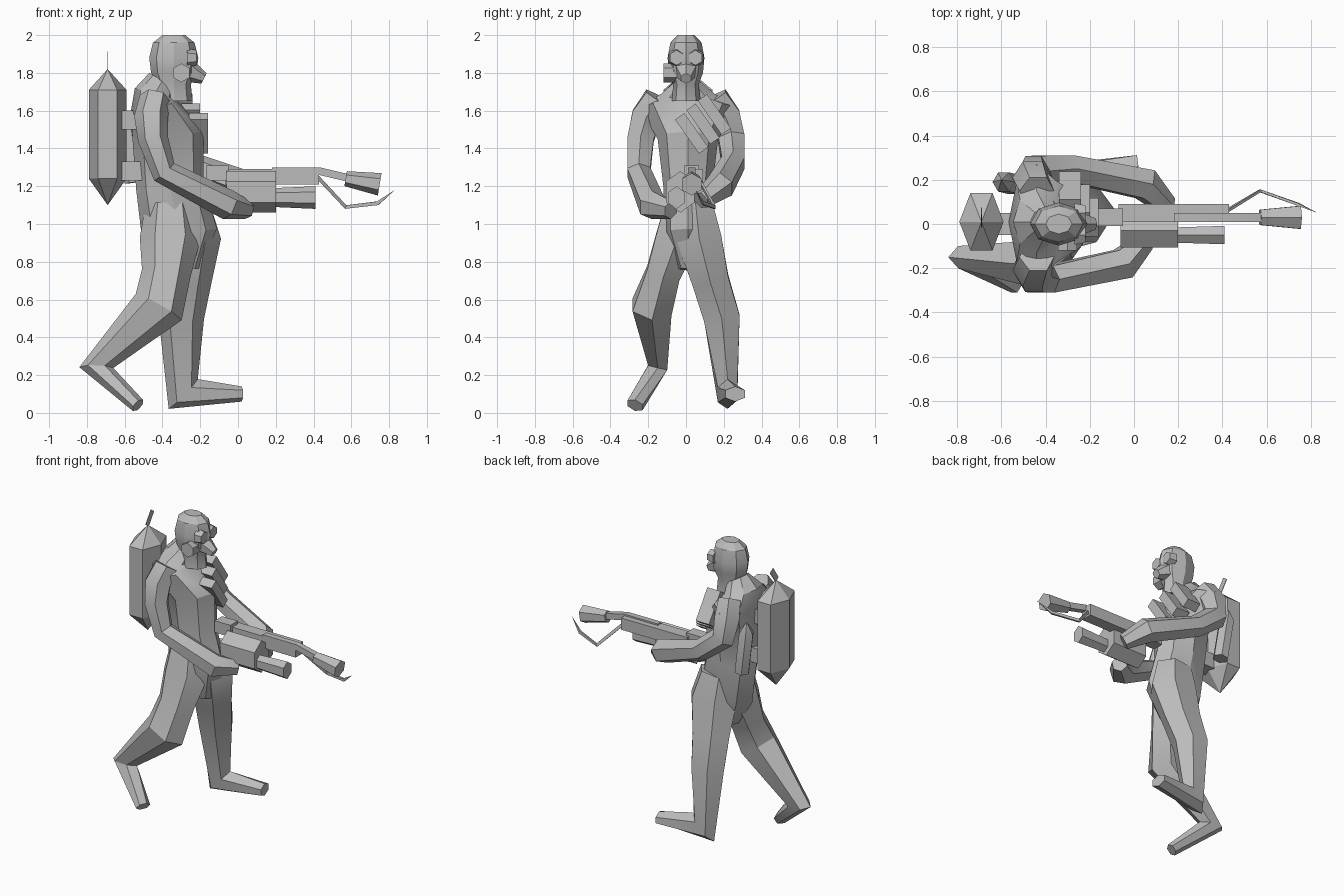
import bpy, bmesh
from math import sin, cos, pi, radians, sqrt
from mathutils import Vector, Matrix

default_cube = bpy.data.objects.get("Cube")
if default_cube:
    bpy.data.objects.remove(default_cube, do_unlink=True)

# One plain material for everything
tone = (.5, .5, .5, 1)
grey = bpy.data.materials.new("plain_grey")
grey.use_nodes = True
grey.diffuse_color = tone
grey.node_tree.nodes["Principled BSDF"].inputs["Base Color"].default_value = tone
parts = []


def finish(name, bm):
    """Turn a bmesh into a named, coloured object."""
    bmesh.ops.recalc_face_normals(bm, faces=bm.faces)
    mesh = bpy.data.meshes.new(name)
    bm.to_mesh(mesh)
    bm.free()
    mesh.materials.append(grey)
    part = bpy.data.objects.new(name, mesh)
    bpy.context.collection.objects.link(part)
    parts.append(part)


def limb(name, joints, sides=6, flat=1):
    """Skin a path of (x, y, z, radius) joints.

    The sideways radius is the radius times flat, or a fifth joint value."""
    bm = bmesh.new()
    centres = [Vector(joint[:3]) for joint in joints]
    steps = [(b - a).normalized() for a, b in zip(centres, centres[1:])]
    incoming, outgoing = steps[:1] + steps, steps + steps[-1:]
    phase, grow = (pi / 4, sqrt(2)) if sides == 4 else (0, 1)
    angles = [phase + 2 * pi * i / sides for i in range(sides)]
    loops = []
    for centre, joint, before, after in zip(centres, joints, incoming, outgoing):
        along = (before + after).normalized()
        aside = Vector((1, 0, 0)) if abs(along.y) > .9 else Vector((0, 1, 0))
        depth = along.cross(aside).normalized()
        width = depth.cross(along)
        radius, *fixed = joint[3:]
        spread = fixed[0] if fixed else radius * flat
        loops.append([bm.verts.new(centre + grow * (depth * radius * cos(t) + width * spread * sin(t)))
                      for t in angles])
    for low, high in zip(loops, loops[1:]):
        for i in range(sides):
            bm.faces.new((low[i - 1], low[i], high[i], high[i - 1]))
    bm.faces.new(loops[0])
    bm.faces.new(loops[-1])
    bmesh.ops.remove_doubles(bm, verts=bm.verts, dist=.001)
    finish(name, bm)


def rod(name, start, end, y, z, radius, end_radius, sides=6, flat=1):
    """Straight bar running along x."""
    limb(name, [(start, y, z, radius), (end, y, z, end_radius)], sides, flat)


def box(name, centre, size, turn=0):
    """Block turned about x."""
    bm = bmesh.new()
    place = Matrix.Translation(centre) @ Matrix.Rotation(radians(turn), 4, 'X')
    bmesh.ops.create_cube(bm, size=1, matrix=place @ Matrix.Diagonal((*size, 1)))
    finish(name, bm)


# Trunk widening into sloped shoulders
trunk = [(-.3, .76, .1, .05), (-.31, .95, .2, .13), (-.36, 1.2, .18, .13), (-.37, 1.45, .19, .16),
         (-.44, 1.62, .13, .26), (-.44, 1.69, .11, .14), (-.4, 1.76, .08, .06)]
limb("trunk", [(x, .01, z, depth, width) for x, z, depth, width in trunk], sides=8)

# Legs run from inside the hip to the toe
limb("stepping_leg", [(-.28, .05, 1.1, .13), (-.26, .07, .92, .17), (-.28, .13, .7, .14),
                      (-.3, .19, .5, .12, .11), (-.29, .22, .1, .11, .06),
                      (.02, .26, .1, .04, .06)], flat=.8)
limb("trailing_leg", [(-.36, -.02, 1.1, .13), (-.36, -.05, .92, .16), (-.38, -.12, .74, .13),
                      (-.42, -.18, .56, .14, .12), (-.75, -.15, .24, .09, .06),
                      (-.53, -.27, .04, .04, .05)], flat=.8)

# Arms share one build; the supporting hand reaches further along the weapon
for name, side, reach in (("trigger_arm", -1, -.05), ("support_arm", 1, .05)):
    lift = reach / 2
    limb(name, [(-.44, .15 * side, 1.67, .08),
                (-.46, .21 * side, 1.57, .09),
                (-.45, .24 * side, 1.45, .08),
                (reach - .34, .25 * side, 1.3 + lift, .07),
                (reach, .18 * side, 1.15 + reach, .08),
                (reach + .1, .08 * side, 1.1 + lift, .05)])

# Head and gas mask
skull = [(1.65, .1), (1.74, .09), (1.8, .12), (1.88, .13), (1.96, .11), (2, .06)]
limb("head", [(-.34, 0, z, radius) for z, radius in skull], sides=8, flat=.75)
limb("mask_snout", [(-.28, 0, 1.82, .07), (-.18, 0, 1.77, .03)])
limb("mask_filter", [(-.3, -.12, 1.8, .05), (-.3, -.05, 1.8, .05)])
for side, label in ((-1, "near"), (1, "far")):
    rod(label + "_eyepiece", -.27, -.22, .05 * side, 1.88, .05, .04)

# Slanted pouches stepping up the chest
for i in range(3):
    step = Vector((-.04, .06, .05)) * i
    box("chest_pouch", Vector((-.21, .03, 1.48)) + step, (.1, .06, .22), turn=35)

# Fuel tank, its valve plate, side canister and brackets
tank = [(1.1, 0), (1.24, .1), (1.71, .1), (1.82, 0)]
limb("fuel_tank", [(-.69, .01, z, radius) for z, radius in tank], flat=1.5)
box("tank_valve", (-.69, .03, 1.86), (.004, .04, .1), turn=-35)
limb("side_canister", [(-.55, .18, 1.22, .05), (-.59, .19, 1.5, .05), (-.6, .2, 1.58, 0)])
for label, z in (("lower", 1.28), ("upper", 1.55)):
    box(label + "_tank_bracket", (-.56, 0, z), (.15, .1, .1))

# Flamethrower
rod("gun_stock", -.17, -.05, .03, 1.27, .04, .04, sides=4)
rod("gun_receiver", -.07, .43, .05, 1.25, .04, .04, sides=4)
rod("gun_body", -.06, .2, -.03, 1.17, .11, .11, flat=.8)
rod("lower_barrel", .19, .41, -.05, 1.14, .05, .06, flat=.8)
limb("upper_barrel", [(.18, .03, 1.28, .02), (.43, .03, 1.28, .02), (.6, .03, 1.24, .02)], sides=4)
limb("nozzle", [(.57, .03, 1.24, .04), (.75, .03, 1.21, .06)])
limb("igniter_rod", [(.42, .06, 1.25, .01), (.57, .15, 1.09, .01),
                     (.74, .09, 1.11, .01), (.83, .05, 1.18, 0)], sides=4, flat=.6)

# Soft shading that keeps the facet edges
bpy.ops.object.select_all(action='DESELECT')
for part in parts:
    part.select_set(True)
bpy.context.view_layer.objects.active = parts[0]
bpy.ops.object.shade_smooth_by_angle(angle=radians(30))
